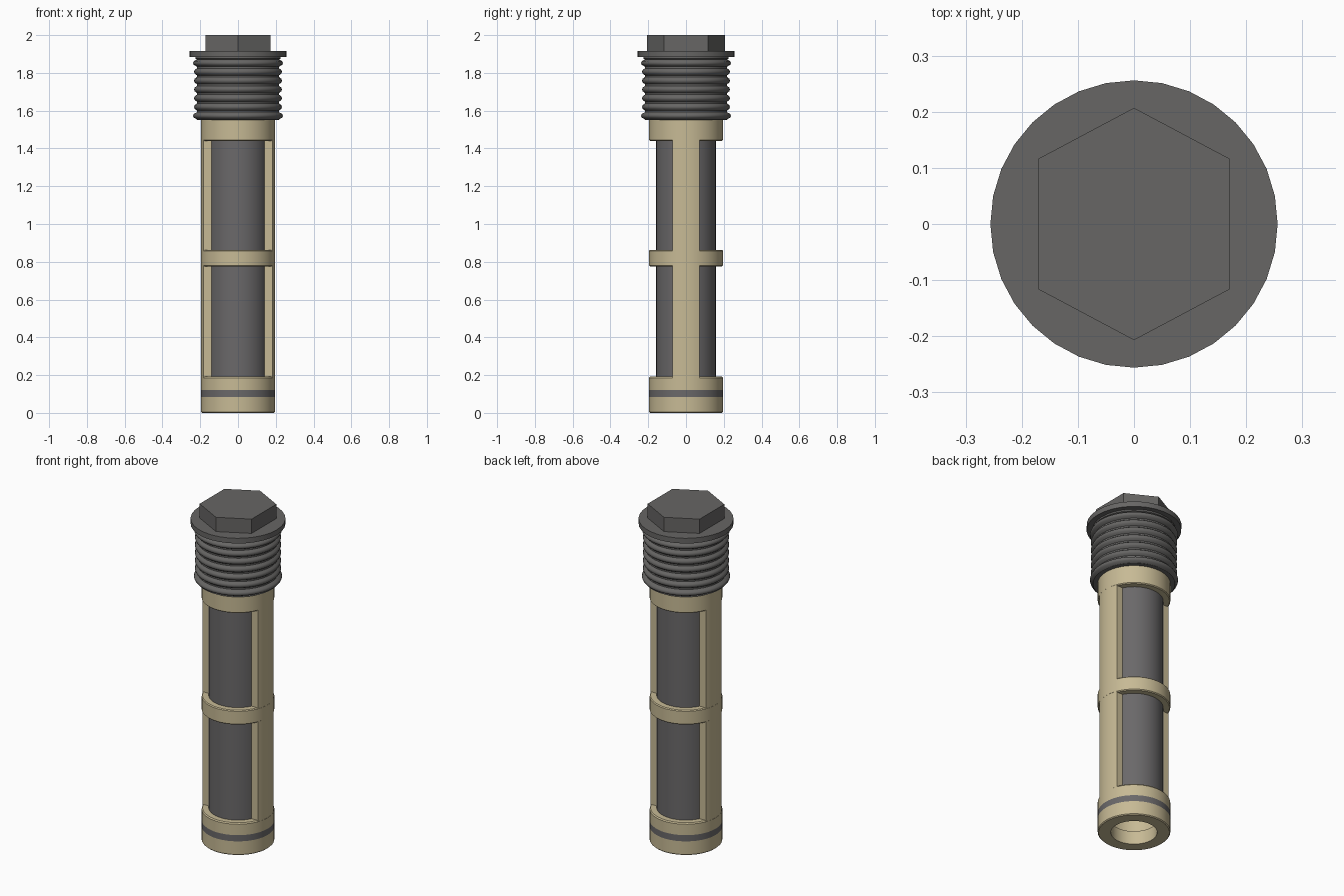
import bpy, bmesh, math

if "Cube" in bpy.data.objects:
    bpy.data.objects.remove(bpy.data.objects["Cube"])

def material(name, rgb):
    m = bpy.data.materials.new(name)
    m.diffuse_color = (*rgb, 1)
    m.use_nodes = True
    m.node_tree.nodes["Principled BSDF"].inputs["Base Color"].default_value = m.diffuse_color
    return m

BEIGE = material("beige plastic", (0.57, 0.49, 0.30))
DARK = material("dark grey cap", (0.135, 0.132, 0.128))
MESH = material("grey screen", (0.145, 0.140, 0.143))

def finish(name, bm, mat, angle=35):
    bmesh.ops.remove_doubles(bm, verts=bm.verts, dist=1e-6)
    bmesh.ops.recalc_face_normals(bm, faces=bm.faces)
    me = bpy.data.meshes.new(name)
    bm.to_mesh(me)
    bm.free()
    me.materials.append(mat)
    ob = bpy.data.objects.new(name, me)
    bpy.context.collection.objects.link(ob)
    bpy.ops.object.select_all(action='DESELECT')
    ob.select_set(True)
    bpy.context.view_layer.objects.active = ob
    bpy.ops.object.shade_smooth_by_angle(angle=math.radians(angle))
    return ob

def lathe(name, profile, mat, seg=48, closed=True, angle=35):
    """Revolve (radius, z) points round the z axis."""
    bm = bmesh.new()
    vs = [bm.verts.new((r, 0, z)) for r, z in profile]
    n = len(vs)
    es = [bm.edges.new((vs[i], vs[(i + 1) % n])) for i in range(n if closed else n - 1)]
    bmesh.ops.spin(bm, geom=vs + es, cent=(0, 0, 0), axis=(0, 0, 1),
                   angle=2 * math.pi, steps=seg, use_duplicate=False)
    return finish(name, bm, mat, angle)

def prism(name, pts, z0, z1, mat):
    bm = bmesh.new()
    f = bm.faces.new([bm.verts.new((x, y, z0)) for x, y in pts])
    ext = bmesh.ops.extrude_face_region(bm, geom=[f])
    bmesh.ops.translate(bm, vec=(0, 0, z1 - z0),
                        verts=[v for v in ext['geom'] if isinstance(v, bmesh.types.BMVert)])
    return finish(name, bm, mat)

R, RI, B = 0.196, 0.148, 0.005

# cage: bottom collar with stepped bore and seal groove, middle and top bands
lathe("bottom_collar", [(0.125, 0), (R - B, 0), (R, B), (R, 0.083), (0.185, 0.083), (0.185, 0.12),
                        (R, 0.12), (R, 0.19 - B), (R - B, 0.192), (0.14, 0.192),
                        (0.14, 0.08), (0.125, 0.08)], BEIGE)
for name, z0, z1 in (("middle_band", 0.776, 0.862), ("top_collar", 1.44, 1.56)):
    lathe(name, [(RI, z0), (R - B, z0), (R, z0 + B), (R, z1 - B), (R - B, z1), (RI, z1)], BEIGE)

# seal ring in the groove
lathe("seal_ring", [(0.18, 0.083), (R, 0.083), (R, 0.12), (0.18, 0.12)], MESH)

# two side ribs with flat, parallel flanks
def arc(r, half):
    a = math.asin(half / r)
    return [(r * math.cos(-a + 2 * a * i / 8), r * math.sin(-a + 2 * a * i / 8)) for i in range(9)]

section = arc(R - 0.0005, 0.072) + arc(RI, 0.072)[::-1]
for name, s in (("right_rib", 1), ("left_rib", -1)):
    prism(name, [(s * x, y) for x, y in section], 0.15, 1.5, BEIGE)

# hollow screen tube
lathe("screen", [(0.158, 0.15), (0.158, 1.5), (0.146, 1.5), (0.146, 0.15)], MESH)

# threaded plug: rounded ridges, the end ones slightly larger
plug = [(0, 1.55), (0.222, 1.55)]
for i in range(7):
    zc = 1.573 + i * 0.0465
    crest = 0.238 if i in (0, 6) else 0.233
    plug += [(0.217, zc - 0.019), (crest - 0.004, zc - 0.01), (crest, zc),
             (crest - 0.004, zc + 0.01), (0.217, zc + 0.019)]
plug += [(0.225, 1.875), (0.225, 1.89), (0, 1.89)]
lathe("threaded_plug", plug, DARK, closed=False, angle=50)

# flange and hexagonal head
lathe("flange", [(0, 1.884), (0.256, 1.884), (0.256, 1.915), (0, 1.915)], DARK, 32, closed=False)
prism("hex_head", [(0, 0.207), (-0.171, 0.116), (-0.171, -0.116),
                   (0, -0.207), (0.171, -0.116), (0.171, 0.116)], 1.91, 2.0, DARK)
